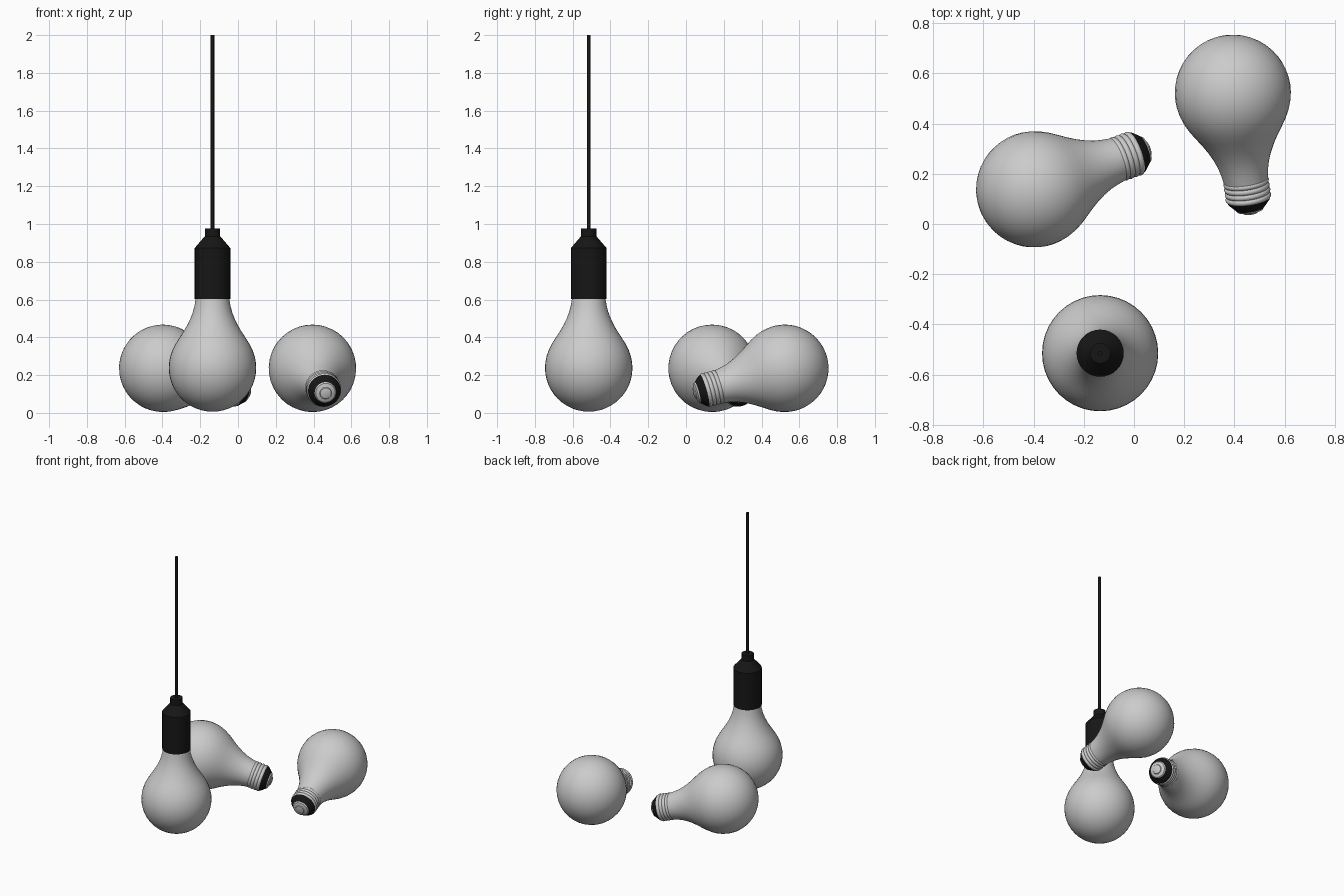
import bpy, bmesh, math
from mathutils import Vector, Matrix

if "Cube" in bpy.data.objects:
    bpy.data.objects.remove(bpy.data.objects["Cube"])

R = 0.2315  # glass globe radius

black = bpy.data.materials.new("black")
black.diffuse_color = (0.008, 0.008, 0.008, 1)
black.use_nodes = True
black.node_tree.nodes["Principled BSDF"].inputs["Base Color"].default_value = black.diffuse_color


def lathe(name, profile, matrix, segments=40, material=None, angle=35):
    """Revolve (radius, height) points around local z; radius 0 makes a pole."""
    bm = bmesh.new()
    rings = []
    for r, z in profile:
        if r < 1e-6:
            rings.append([bm.verts.new((0, 0, z))] * segments)
        else:
            rings.append([bm.verts.new((r * math.cos(math.tau * i / segments),
                                        r * math.sin(math.tau * i / segments), z))
                          for i in range(segments)])
    for a, b in zip(rings, rings[1:]):
        for i in range(segments):
            j = (i + 1) % segments
            bm.faces.new(list(dict.fromkeys((a[i], a[j], b[j], b[i]))))
    bmesh.ops.recalc_face_normals(bm, faces=bm.faces)
    mesh = bpy.data.meshes.new(name)
    bm.to_mesh(mesh)
    bm.free()
    obj = bpy.data.objects.new(name, mesh)
    bpy.context.collection.objects.link(obj)
    obj.matrix_world = matrix
    if material:
        mesh.materials.append(material)
    bpy.ops.object.select_all(action='DESELECT')
    obj.select_set(True)
    bpy.context.view_layer.objects.active = obj
    bpy.ops.object.shade_smooth_by_angle(angle=math.radians(angle))
    return obj


def bulb(label, centre, direction):
    """Light bulb: globe centred at `centre`, screw base pointing along `direction`."""
    m = Matrix.Translation(centre) @ Vector(direction).to_track_quat('Z', 'Y').to_matrix().to_4x4()

    # glass globe flowing into the neck
    glass = [(R * math.cos(a), R * math.sin(a))
             for a in (math.radians(-90 + 7.5 * i) for i in range(13))]
    glass[0] = (0, -R)
    glass += [(0.2295, 0.03), (0.223, 0.063), (0.211, 0.097), (0.194, 0.13),
              (0.173, 0.163), (0.152, 0.195), (0.133, 0.228), (0.117, 0.261),
              (0.104, 0.295), (0.095, 0.33), (0.089, 0.365)]
    lathe(label + "_glass", glass, m)

    # screw base with four rounded threads
    screw = [(0.086, 0.358)]
    for k in range(4):
        z = 0.363 + k * 0.021
        screw += [(0.086, z), (0.090, z + 0.004), (0.092, z + 0.0105), (0.090, z + 0.017)]
    screw += [(0.086, 0.447)]
    lathe(label + "_screw_base", screw, m, angle=60)

    # black insulator cone
    lathe(label + "_insulator", [(0.087, 0.446), (0.083, 0.455), (0.057, 0.484)], m,
          material=black)

    # metal end contact with a small button
    lathe(label + "_contact", [(0.057, 0.484), (0.052, 0.491), (0.032, 0.497),
                               (0.029, 0.502), (0.017, 0.505), (0, 0.506)], m)


bulb("hanging_bulb", (-0.135, -0.515, 0.238), (0, 0, 1))
bulb("left_bulb", (-0.398, 0.138, 0.236), (0.454, 0.163, -0.131))
bulb("right_bulb", (0.394, 0.523, 0.236), (0.070, -0.473, -0.131))

# lamp holder and cord above the hanging bulb
hang = Matrix.Translation((-0.135, -0.515, 0))
lathe("lamp_holder", [(0.088, 0.70), (0.088, 0.604), (0.094, 0.604), (0.094, 0.873),
                      (0.041, 0.935), (0.041, 0.976), (0, 0.976)], hang,
      segments=32, material=black)
lathe("cord", [(0, 0.97), (0.0095, 0.97), (0.0095, 2.0), (0, 2.0)], hang,
      segments=16, material=black)
